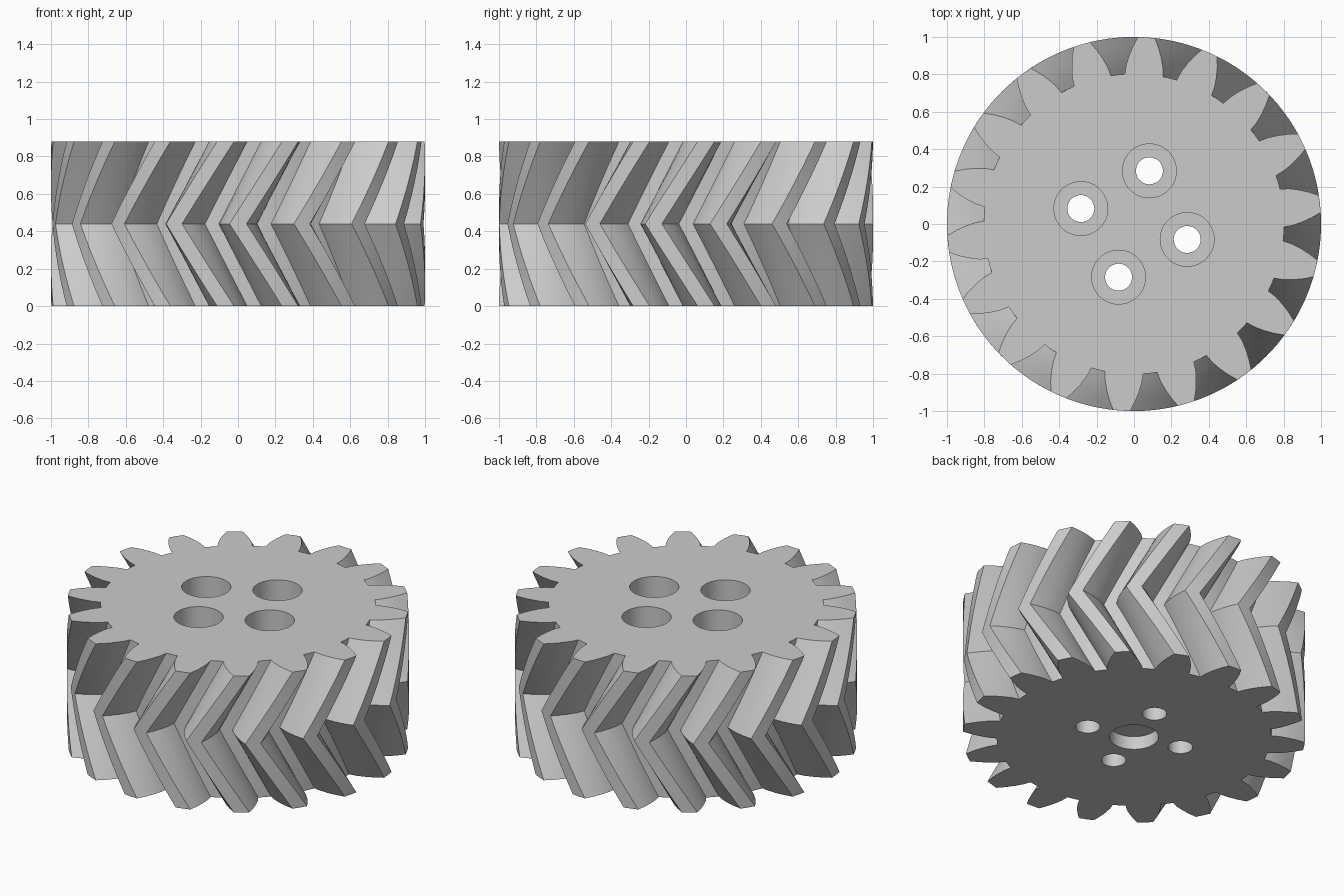
import bpy, bmesh
from math import cos, sin, pi, radians

cube = bpy.data.objects.get("Cube")
if cube:
    bpy.data.objects.remove(cube, do_unlink=True)

HEIGHT = 0.88
TEETH = 18
STEP = 2 * pi / TEETH
TWIST = radians(16.2)      # from mid height to either face
SLICES = 10                # per half
SCREW_RING = 0.296

# Half tooth: radius and half width in degrees, root to tip
FLANK = [(0.803, 7.3), (0.85, 6.65), (0.9, 5.5), (0.95, 4.15), (1.0, 2.6)]


def new_object(name, bm):
    bmesh.ops.recalc_face_normals(bm, faces=bm.faces)
    mesh = bpy.data.meshes.new(name)
    bm.to_mesh(mesh)
    bm.free()
    obj = bpy.data.objects.new(name, mesh)
    bpy.context.collection.objects.link(obj)
    return obj


def bridge(bm, rings):
    """Join closed rings of vertices into a capped solid."""
    for low, high in zip(rings, rings[1:]):
        for i in range(len(low)):
            j = (i + 1) % len(low)
            bm.faces.new((low[i], low[j], high[j], high[i]))
    bm.faces.new(rings[0][::-1])
    bm.faces.new(rings[-1])


def stepped_cylinder(bm, x, y, profile, sides=48):
    """Round solid from (radius, height) pairs."""
    bridge(bm, [[bm.verts.new((x + r * cos(2 * pi * i / sides),
                               y + r * sin(2 * pi * i / sides), z))
                 for i in range(sides)] for r, z in profile])


# Tooth outline as polar points, with the tip and root arcs subdivided
outline = []
for t in range(TEETH):
    centre = -pi / 2 + t * STEP
    outline += [(r, centre - radians(w)) for r, w in FLANK]
    outline.append((1.0, centre))
    outline += [(r, centre + radians(w)) for r, w in reversed(FLANK)]
    outline.append((FLANK[0][0], centre + STEP / 2))

# Double helical body: the twist reverses at mid height
bm = bmesh.new()
rings = []
for s in range(-SLICES, SLICES + 1):
    turn = TWIST * abs(s) / SLICES
    z = HEIGHT / 2 * (1 + s / SLICES)
    rings.append([bm.verts.new((r * cos(a + turn), r * sin(a + turn), z))
                  for r, a in outline])
bridge(bm, rings)
gear = new_object("herringbone_gear", bm)

# Counterbored screw holes and the shallow centre recess underneath
bm = bmesh.new()
for k in range(4):
    a = pi / 2 - TWIST + k * pi / 2
    stepped_cylinder(bm, SCREW_RING * cos(a), SCREW_RING * sin(a),
                     [(0.072, -0.1), (0.072, 0.25), (0.144, 0.25), (0.144, HEIGHT + 0.1)])
stepped_cylinder(bm, 0, 0, [(0.143, -0.1), (0.143, 0.085)])
cutter = new_object("hole_cutter", bm)
cutter.hide_render = True

cut = gear.modifiers.new("holes", 'BOOLEAN')
cut.operation = 'DIFFERENCE'
cut.solver = 'EXACT'
cut.object = cutter

bpy.ops.object.select_all(action='DESELECT')
bpy.context.view_layer.objects.active = gear
gear.select_set(True)
bpy.ops.object.modifier_apply(modifier=cut.name)
bpy.data.objects.remove(cutter, do_unlink=True)

# Material
grey = bpy.data.materials.new("light_grey")
grey.use_nodes = True
colour = (0.6, 0.6, 0.6, 1)
grey.diffuse_color = colour
grey.node_tree.nodes["Principled BSDF"].inputs["Base Color"].default_value = colour
gear.data.materials.clear()
gear.data.materials.append(grey)

bpy.ops.object.shade_smooth_by_angle(angle=radians(30))
